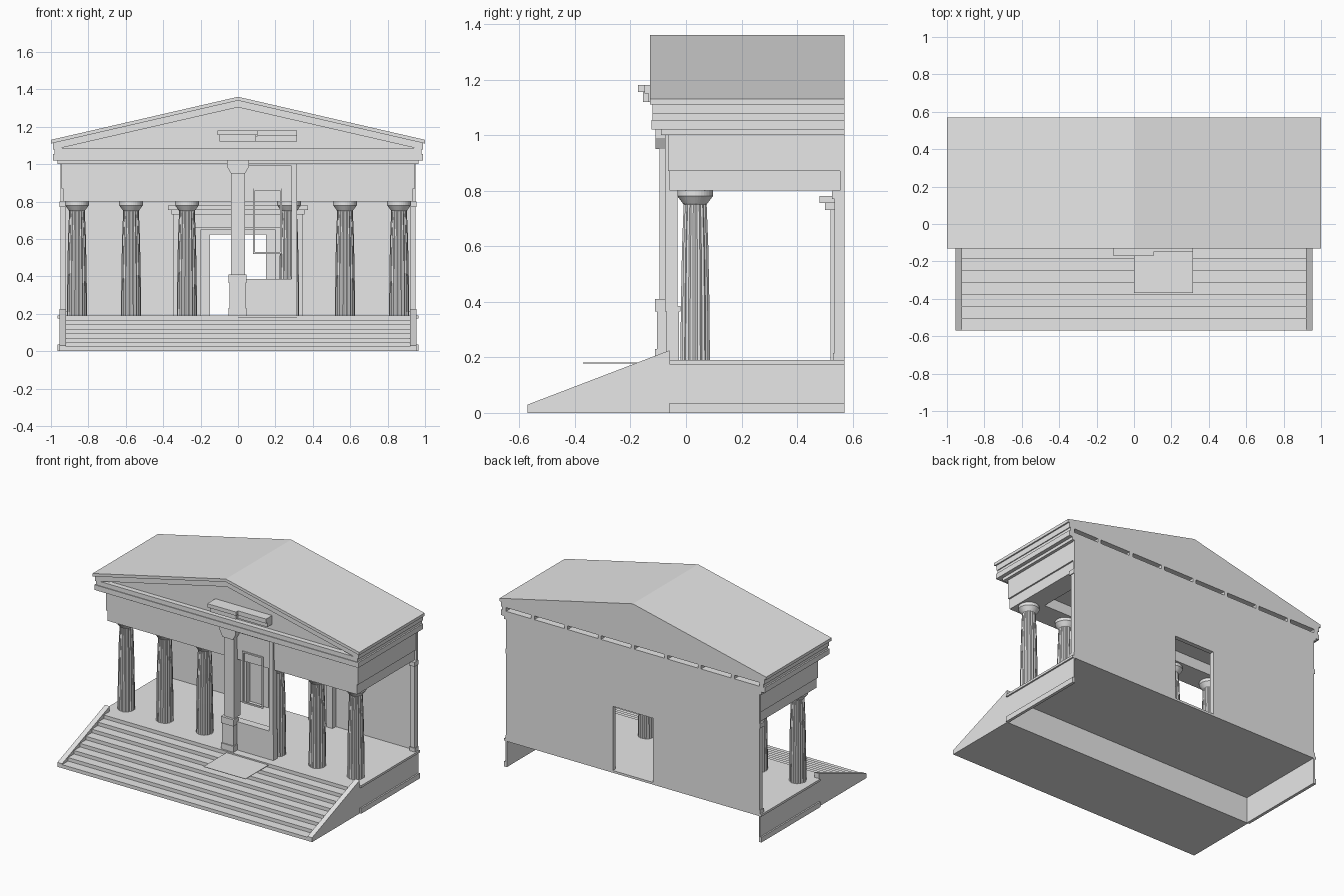
import bpy
import bmesh
import math

cube = bpy.data.objects.get("Cube")
if cube:
    bpy.data.objects.remove(cube, do_unlink=True)

stone = bpy.data.materials.new("pale_stone")
stone.use_nodes = True
stone.diffuse_color = (0.8, 0.8, 0.8, 1)
stone.node_tree.nodes["Principled BSDF"].inputs["Base Color"].default_value = (0.8, 0.8, 0.8, 1)

BACK, PORCH, EAVE = 0.57, -0.06, -0.13
SIDE, FLOOR = 0.955, 0.19


def finish(name, bm):
    bmesh.ops.recalc_face_normals(bm, faces=bm.faces)
    mesh = bpy.data.meshes.new(name)
    bm.to_mesh(mesh)
    bm.free()
    mesh.materials.append(stone)
    obj = bpy.data.objects.new(name, mesh)
    bpy.context.collection.objects.link(obj)
    return obj


def add_box(bm, x0, x1, y0, y1, z0, z1):
    verts = bmesh.ops.create_cube(bm, size=1)["verts"]
    for v in verts:
        v.co.x = x1 if v.co.x > 0 else x0
        v.co.y = y1 if v.co.y > 0 else y0
        v.co.z = z1 if v.co.z > 0 else z0


def boxes(name, *items, mirrored=False):
    bm = bmesh.new()
    for x0, x1, *rest in items:
        add_box(bm, x0, x1, *rest)
        if mirrored:
            add_box(bm, -x1, -x0, *rest)
    return finish(name, bm)


def prism(name, profile, start, end, along):
    """Extrude a closed (horizontal, z) outline along the x or y axis."""
    def place(h, z, t):
        return (t, h, z) if along == "x" else (h, t, z)
    bm = bmesh.new()
    face = bm.faces.new([bm.verts.new(place(h, z, start)) for h, z in profile])
    new = bmesh.ops.extrude_face_region(bm, geom=[face])["geom"]
    for v in new:
        if isinstance(v, bmesh.types.BMVert):
            v.co[0 if along == "x" else 1] = end
    return finish(name, bm)


def chevron(name, half, eave, apex, thick, start, end):
    prism(name, [(-half, eave), (0, apex), (half, eave),
                 (half, eave - thick), (0, apex - thick), (-half, eave - thick)],
          start, end, "y")


def column(name, x, y, flutes=18):
    """Tapered fluted shaft under a plain round capital."""
    rings = [(0.054, 0.19, 1), (0.052, 0.4, 1), (0.048, 0.6, 1), (0.042, 0.75, 1),
             (0.045, 0.755, 0), (0.06, 0.775, 0), (0.064, 0.78, 0), (0.064, 0.802, 0)]
    n = flutes * 2
    bm = bmesh.new()
    loops = []
    for r, z, fluted in rings:
        loop = []
        for i in range(n):
            rr = r * (0.92 if fluted and i % 2 else 1)
            a = math.tau * i / n
            loop.append(bm.verts.new((x + rr * math.cos(a), y + rr * math.sin(a), z)))
        loops.append(loop)
    for low, high in zip(loops, loops[1:]):
        for i in range(n):
            j = (i + 1) % n
            bm.faces.new((low[i], low[j], high[j], high[i]))
    bm.faces.new(loops[0])
    bm.faces.new(loops[-1])
    finish(name, bm)


# Stairs between sloping cheek walls
steps, foot, head = 8, -BACK, PORCH
tread = (head - foot) / steps
outline = [(foot, 0)]
for i in range(steps):
    y, z = foot + i * tread, (i + 1) * FLOOR / steps
    outline += [(y, z), (y + tread, z)]
outline.append((head, 0))
prism("stairs", outline, -0.93, 0.93, "x")
for side, label in ((1, "left"), (-1, "right")):
    prism(label + "_cheek", [(foot, 0), (foot, 0.03), (head, 0.225), (head, 0)],
          side * 0.92, side * SIDE, "x")

# Platform: hollow, open at the back and below
boxes("porch_floor", (-SIDE, SIDE, PORCH, BACK, 0.175, FLOOR))
boxes("platform_sides", (0.945, SIDE, PORCH, BACK, 0, FLOOR),
      (0.945, 0.965, PORCH, BACK, 0, 0.035),
      (0.945, 0.965, PORCH, BACK, 0.175, FLOOR), mirrored=True)

# Rear wall with doorway
boxes("rear_wall", (-0.95, -0.15, 0.555, BACK, FLOOR, 1.05),
      (0.15, 0.95, 0.555, BACK, FLOOR, 1.05),
      (-0.15, 0.15, 0.555, BACK, 0.625, 1.05))
boxes("door_jambs", (0.3, 0.345, 0.52, 0.56, FLOOR, 0.7),
      (0.15, 0.2, 0.54, 0.56, FLOOR, 0.65), mirrored=True)
boxes("door_cornice", (-0.2, 0.2, 0.54, 0.56, 0.625, 0.65),
      (-0.345, 0.345, 0.52, 0.56, 0.66, 0.73),
      (-0.355, 0.355, 0.5, 0.56, 0.73, 0.755),
      (-0.375, 0.375, 0.48, 0.56, 0.755, 0.78))
boxes("corner_piers", (0.92, 0.95, 0.535, BACK, FLOOR, 0.8),
      (0.915, SIDE, 0.53, BACK, FLOOR, 0.215),
      (0.915, SIDE, 0.525, BACK, 0.77, 0.8), mirrored=True)

# Front colonnade
for i, x in enumerate((0.273, 0.572, 0.861)):
    column("left_column_%d" % (i + 1), x, 0.033)
    column("right_column_%d" % (i + 1), -x, 0.033)

# Entablature and ceiling
boxes("front_beam", (-0.935, 0.935, PORCH, 0.11, 0.8, 0.87))
boxes("side_beams", (0.8, 0.935, PORCH, 0.56, 0.8, 0.87), mirrored=True)
boxes("frieze_and_ceiling", (-0.945, 0.945, PORCH - 0.004, 0.565, 0.87, 1.0))
boxes("cornice", (-0.965, 0.965, -0.09, BACK, 1.0, 1.02),
      (-0.99, 0.99, -0.125, BACK, 1.02, 1.055),
      (-0.98, 0.98, -0.12, 0.5, 1.055, 1.085))
boxes("cornice_ends", (0.95, 0.98, 0.5, BACK, 1.055, 1.085), mirrored=True)
boxes("rear_brackets", *[(x - 0.012, x + 0.012, 0.5, BACK, 1.055, 1.085)
                         for x in [(k - 3) * 0.25 for k in range(7)]])

# Gabled roof with stepped raking cornice
chevron("roof", 1.0, 1.13, 1.36, 0.02, EAVE, BACK)
chevron("raking_cornice", 0.988, 1.113, 1.34, 0.036, EAVE + 0.01, BACK)
prism("pediment", [(-0.98, 1.08), (-0.98, 1.085), (0, 1.31), (0.98, 1.085), (0.98, 1.08)],
      -0.085, BACK, "y")

# Freestanding pilaster, post and pedestal in the middle
boxes("pedestal", (-0.045, 0.315, -0.07, -0.025, FLOOR, 0.365),
      (-0.05, 0.315, -0.075, -0.02, 0.365, 0.385),
      (-0.045, 0.04, -0.105, PORCH, FLOOR, 0.37),
      (-0.05, 0.045, -0.112, PORCH, FLOOR, 0.23),
      (-0.05, 0.045, -0.112, PORCH, 0.365, 0.41))
boxes("pilaster", (-0.038, 0.038, -0.095, -0.03, 0.41, 0.97))
prism("pilaster_capital", [(-0.038, 0.95), (-0.06, 0.99), (-0.06, 1.02),
                           (0.06, 1.02), (0.06, 0.99), (0.038, 0.95)],
      -0.11, PORCH, "y")
boxes("right_post", (0.285, 0.315, -0.075, -0.03, 0.385, 1.0),
      (0.038, 0.285, -0.075, -0.065, 0.99, 1.0))
boxes("window_frame", (0.08, 0.09, -0.07, PORCH, 0.52, 0.87),
      (0.225, 0.235, -0.07, PORCH, 0.52, 0.87),
      (0.09, 0.225, -0.07, PORCH, 0.52, 0.53),
      (0.09, 0.225, -0.07, PORCH, 0.86, 0.87))
boxes("pilaster_entablature", (-0.1, 0.095, -0.155, -0.08, 1.12, 1.155),
      (-0.11, 0.105, -0.172, -0.08, 1.155, 1.18),
      (0.095, 0.315, -0.135, -0.08, 1.12, 1.15),
      (0.105, 0.315, -0.15, -0.08, 1.15, 1.18))

# Thin landing over the stairs
boxes("landing_plate", (0, 0.315, -0.37, PORCH, 0.178, 0.181))
